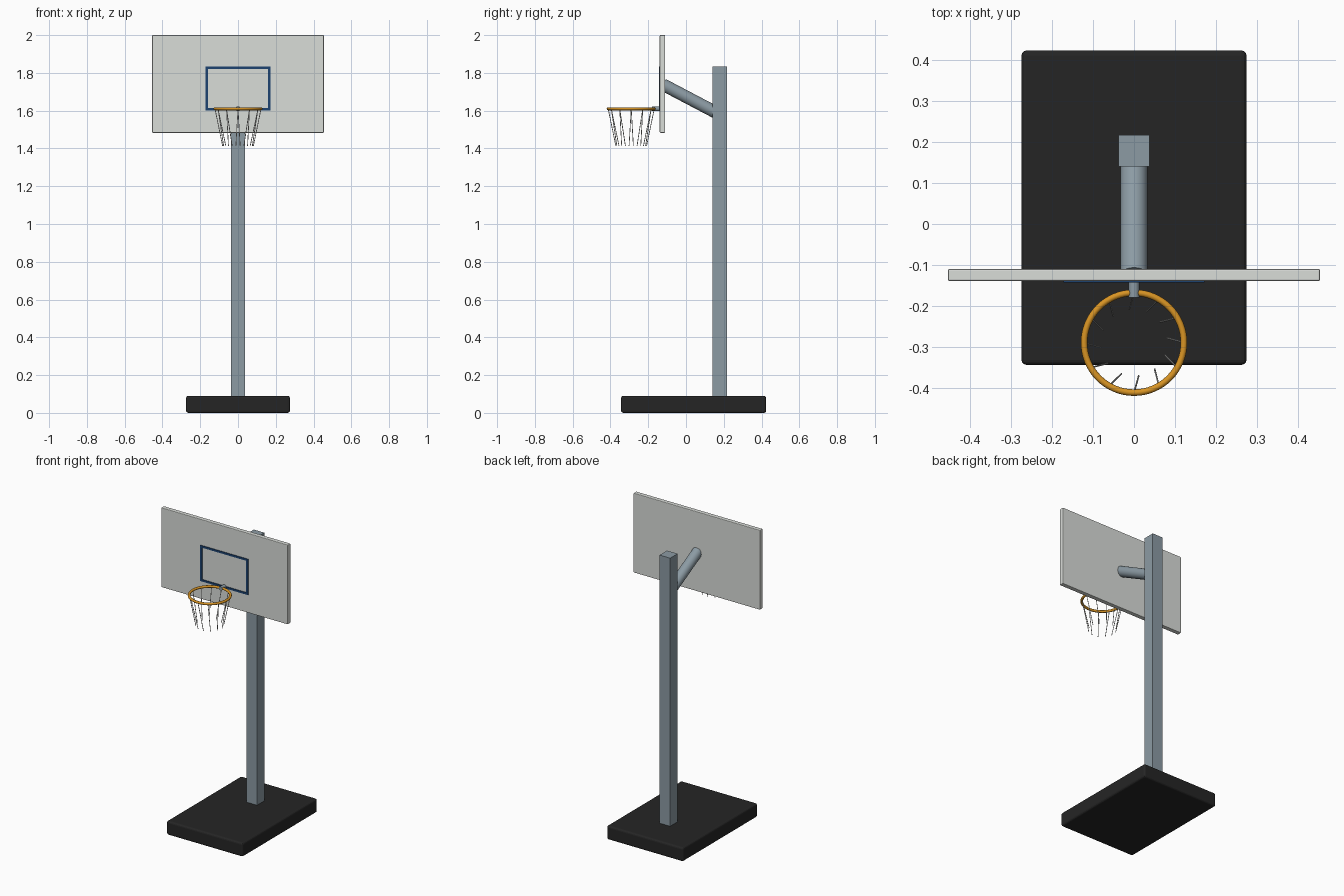
import bpy, bmesh, math
from mathutils import Vector

if "Cube" in bpy.data.objects:
    bpy.data.objects.remove(bpy.data.objects["Cube"])


def material(name, rgb):
    m = bpy.data.materials.new(name)
    lin = [((c / 255 + 0.055) / 1.055) ** 2.4 if c > 10 else c / 255 / 12.92 for c in rgb]
    m.diffuse_color = (*lin, 1)
    m.use_nodes = True
    m.node_tree.nodes["Principled BSDF"].inputs["Base Color"].default_value = m.diffuse_color
    return m


BLACK = material("black plastic", (37, 37, 37))
STEEL = material("grey steel", (140, 155, 164))
BOARD = material("light grey board", (218, 221, 217))
BLUE = material("dark blue paint", (28, 66, 112))
ORANGE = material("orange rim", (216, 148, 36))
WHITE = material("white cord", (225, 225, 222))


def finish(name, bm, mat, bevel=0, segments=2, smooth=False):
    me = bpy.data.meshes.new(name)
    bm.to_mesh(me)
    bm.free()
    ob = bpy.data.objects.new(name, me)
    bpy.context.collection.objects.link(ob)
    me.materials.append(mat)
    if bevel:
        mod = ob.modifiers.new("bevel", 'BEVEL')
        mod.width, mod.segments = bevel, segments
    if smooth:
        bpy.ops.object.select_all(action='DESELECT')
        bpy.context.view_layer.objects.active = ob
        ob.select_set(True)
        bpy.ops.object.shade_smooth_by_angle(angle=math.radians(40))
    return ob


def add_box(bm, lo, hi):
    lo, hi = Vector(lo), Vector(hi)
    vs = bmesh.ops.create_cube(bm, size=1)["verts"]
    for v in vs:
        v.co = (lo + hi) / 2 + Vector(a * b for a, b in zip(v.co, hi - lo))


def add_rod(bm, a, b, r, sides):
    a, b = Vector(a), Vector(b)
    d = b - a
    vs = bmesh.ops.create_cone(bm, cap_ends=True, segments=sides, radius1=r,
                               radius2=r, depth=d.length)["verts"]
    rot = d.to_track_quat('Z', 'Y')
    for v in vs:
        v.co = rot @ v.co + (a + b) / 2


def box(name, lo, hi, mat, bevel=0, segments=2):
    bm = bmesh.new()
    add_box(bm, lo, hi)
    return finish(name, bm, mat, bevel, segments)


def rod(name, a, b, r, mat, sides=32):
    bm = bmesh.new()
    add_rod(bm, a, b, r, sides)
    return finish(name, bm, mat, smooth=True)


# Base, pole, arm and backboard
box("base", (-0.275, -0.344, 0), (0.275, 0.424, 0.09), BLACK, 0.012, 3)
box("pole", (-0.038, 0.141, 0.08), (0.038, 0.217, 1.833), STEEL)
rod("support_arm", (0, 0.165, 1.587), (0, -0.122, 1.738), 0.033, STEEL)
box("backboard", (-0.455, -0.139, 1.483), (0.455, -0.110, 2.0), BOARD, 0.004)

# Painted target rectangle on the board
W, T, Z0, Z1 = 0.172, 0.013, 1.60, 1.833
bm = bmesh.new()
for s in (-1, 1):
    x = s * (W - T / 2)
    add_box(bm, (x - T / 2, -0.143, Z0 + T), (x + T / 2, -0.137, Z1 - T))
for z in (Z0, Z1 - T):
    add_box(bm, (-W, -0.143, z), (W, -0.137, z + T))
finish("target_frame", bm, BLUE)

# Rim and its bracket
CY, RZ, R = -0.29, 1.61, 0.122
bpy.ops.mesh.primitive_torus_add(location=(0, CY, RZ), major_radius=R, minor_radius=0.008,
                                 major_segments=64, minor_segments=12)
rim = bpy.context.object
rim.name = "rim"
rim.data.materials.append(ORANGE)
bpy.ops.object.shade_smooth_by_angle(angle=math.radians(40))
rod("rim_bracket", (0, -0.135, RZ), (0, -0.179, RZ), 0.013, STEEL, 24)

# Net: twelve slightly twisted cords
bm = bmesh.new()
for i in range(12):
    a = math.radians(30 * i)
    b = a + math.radians(8)
    add_rod(bm, (R * math.cos(a), CY + R * math.sin(a), RZ),
            (0.082 * math.cos(b), CY + 0.082 * math.sin(b), 1.413), 0.002, 8)
finish("net", bm, WHITE, smooth=True)
